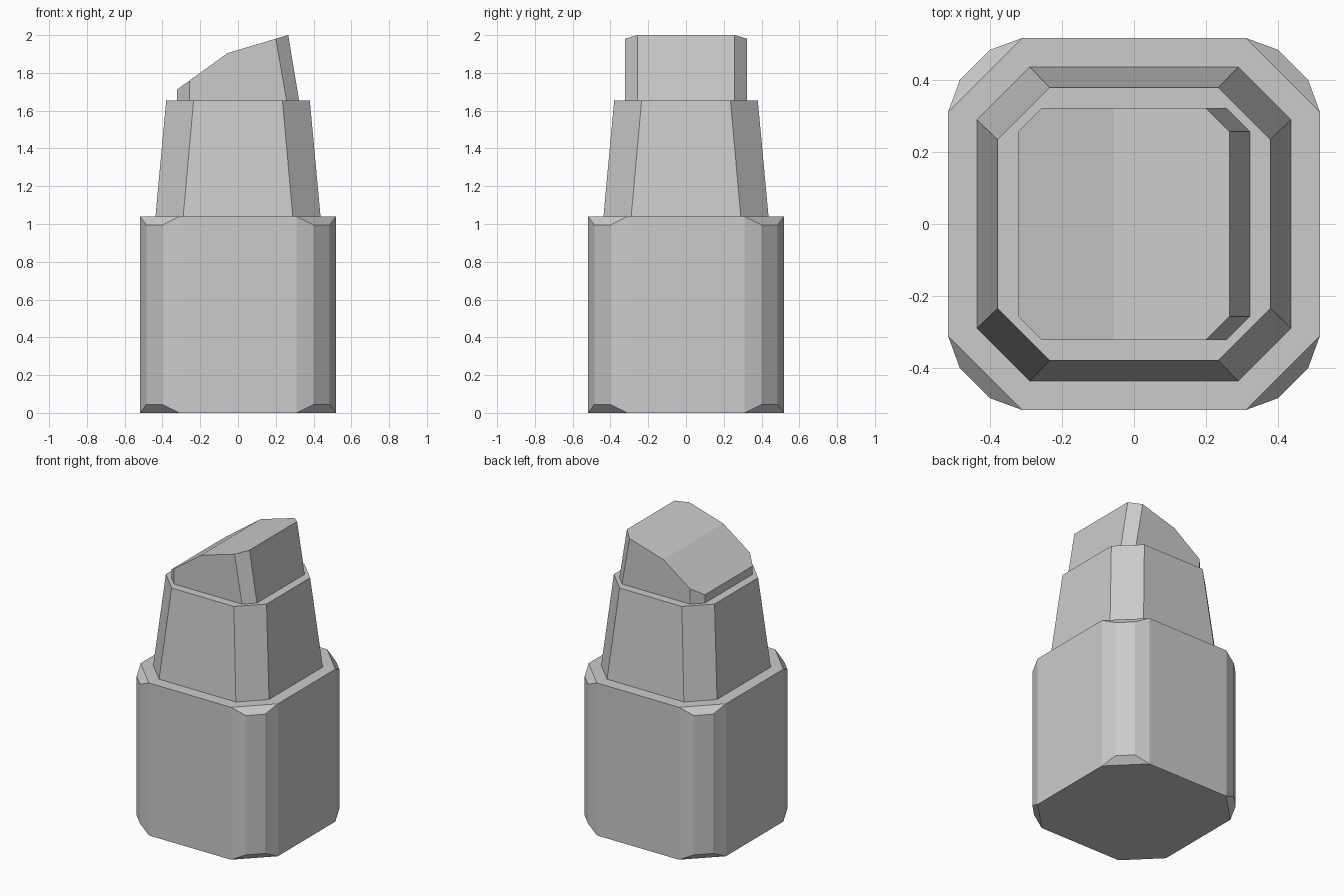
import bpy, bmesh

if "Cube" in bpy.data.objects:
    bpy.data.objects.remove(bpy.data.objects["Cube"])


def octagon(h, c):
    """Square of half-size h whose corners are cut where the other axis reaches c."""
    return [(h, -c), (h, c), (c, h), (-c, h), (-h, c), (-h, -c), (-c, -h), (c, -h)]


def finish(bm, name):
    bmesh.ops.recalc_face_normals(bm, faces=bm.faces)
    mesh = bpy.data.meshes.new(name)
    bm.to_mesh(mesh)
    bm.free()
    obj = bpy.data.objects.new(name, mesh)
    bpy.context.collection.objects.link(obj)
    return obj


def ring(bm, points):
    return [bm.verts.new(p) for p in points]


def bridge(bm, a, b):
    n = len(a)
    for i in range(n):
        j = (i + 1) % n
        bm.faces.new((a[i], a[j], b[j], b[i]))


# Base: square block with rounded corners, nicked at top and bottom
def make_base(height=1.04, nick=0.045):
    h, c, r1, r2 = 0.518, 0.31, 0.485, 0.40
    bm = bmesh.new()
    rings = []
    for z, dz in ((0, nick), (height, -nick)):
        pts = []
        for sx, sy in ((1, 1), (-1, 1), (-1, -1), (1, -1)):
            corner = [(h, c, z), (r1, r2, z + dz), (r2, r1, z + dz), (c, h, z)]
            if sx * sy < 0:
                corner.reverse()
            pts += [(x * sx, y * sy, zz) for x, y, zz in corner]
        v = ring(bm, pts)
        for k in range(0, 16, 4):
            bm.faces.new(v[k:k + 4])
        bm.faces.new([v[i] for i in range(16) if i % 4 in (0, 3)])
        rings.append(v)
    bridge(bm, *rings)
    return finish(bm, "base")


# Collar: tapered octagonal tube holder
def make_collar():
    bm = bmesh.new()
    low = ring(bm, [(x, y, 1.04) for x, y in octagon(0.437, 0.29)])
    high = ring(bm, [(x, y, 1.655) for x, y in octagon(0.38, 0.235)])
    bridge(bm, low, high)
    bm.faces.new(low)
    bm.faces.new(high)
    return finish(bm, "collar")


# Tip: octagonal stick with a two-plane slanted top and a leaning right side
def make_tip():
    bend, z_bend = -0.055, 1.905

    def top_z(x):
        return z_bend + (x - bend) * (0.297 if x > bend else 0.722)

    pts = octagon(0.323, 0.257)
    pts.insert(7, (bend, -0.323))
    pts.insert(3, (bend, 0.323))
    bm = bmesh.new()
    low = ring(bm, [(x, y, 1.655) for x, y in pts])
    lean = [(x - 0.057 if x > 0 else x, y) for x, y in pts]
    high = ring(bm, [(x, y, top_z(x)) for x, y in lean])
    bridge(bm, low, high)
    bm.faces.new(low)
    bm.faces.new(high[3:9])
    bm.faces.new(high[8:] + high[:4])
    return finish(bm, "tip")


make_base()
make_collar()
make_tip()
